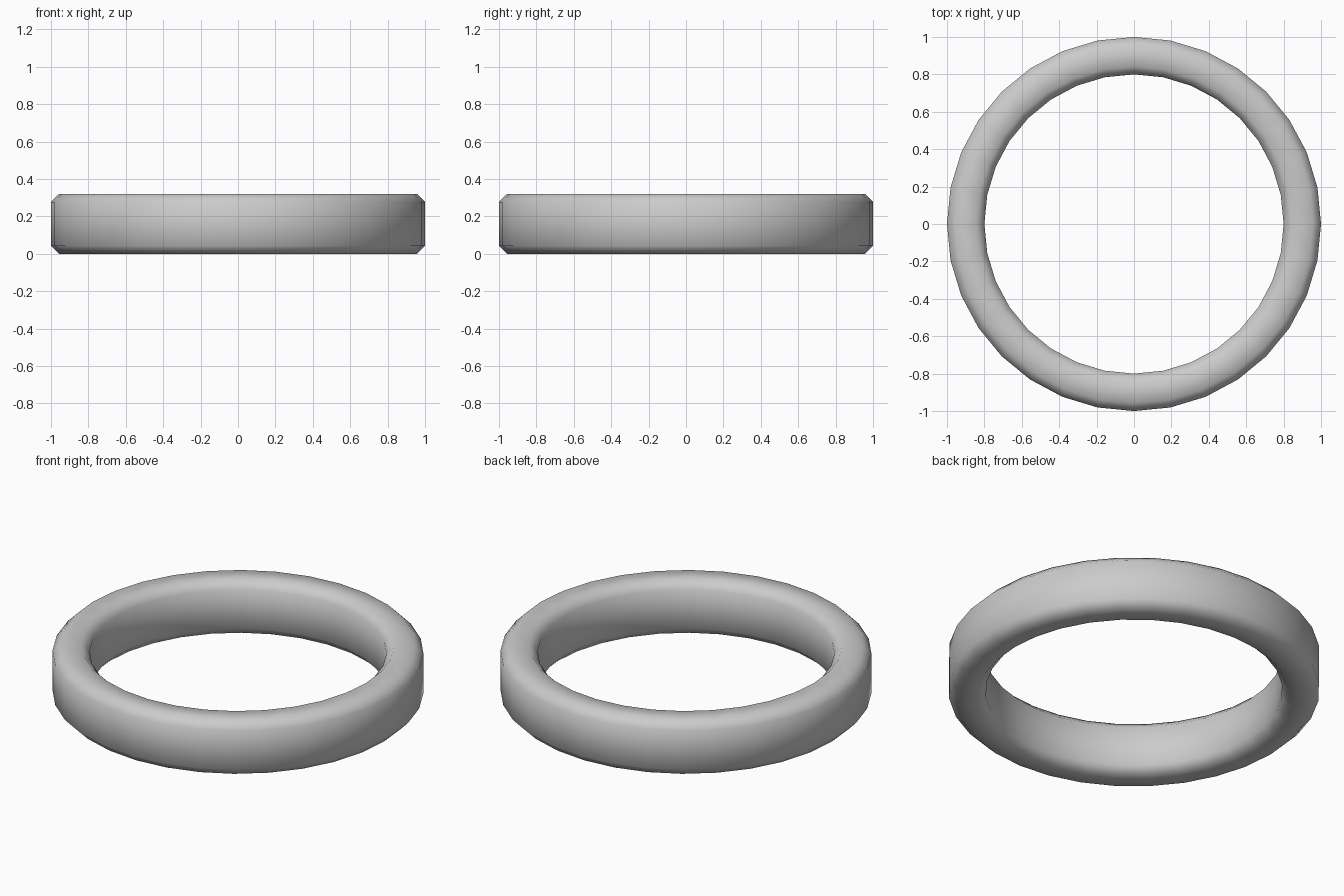
import bpy, bmesh
from math import cos, sin, tau

if "Cube" in bpy.data.objects:
    bpy.data.objects.remove(bpy.data.objects["Cube"])

SEGMENTS = 32
OUTER, INNER, HEIGHT, CHAMFER = 1.0, 0.8, 0.32, 0.043

# Chamfered rectangular cross-section as (radius, z)
c = CHAMFER
profile = [(OUTER, c), (OUTER, HEIGHT - c), (OUTER - c, HEIGHT), (INNER + c, HEIGHT),
           (INNER, HEIGHT - c), (INNER, c), (INNER + c, 0), (OUTER - c, 0)]

# Sweep the cross-section around z
bm = bmesh.new()
rings = [[bm.verts.new((r * cos(tau * i / SEGMENTS), r * sin(tau * i / SEGMENTS), z))
          for r, z in profile] for i in range(SEGMENTS)]
n = len(profile)
for i in range(SEGMENTS):
    a, b = rings[i], rings[(i + 1) % SEGMENTS]
    for j in range(n):
        k = (j + 1) % n
        face = bm.faces.new((a[j], b[j], b[k], a[k]))
        face.smooth = True
bmesh.ops.recalc_face_normals(bm, faces=bm.faces)

mesh = bpy.data.meshes.new("ring_band")
bm.to_mesh(mesh)
bm.free()
ring = bpy.data.objects.new("ring_band", mesh)
bpy.context.collection.objects.link(ring)
